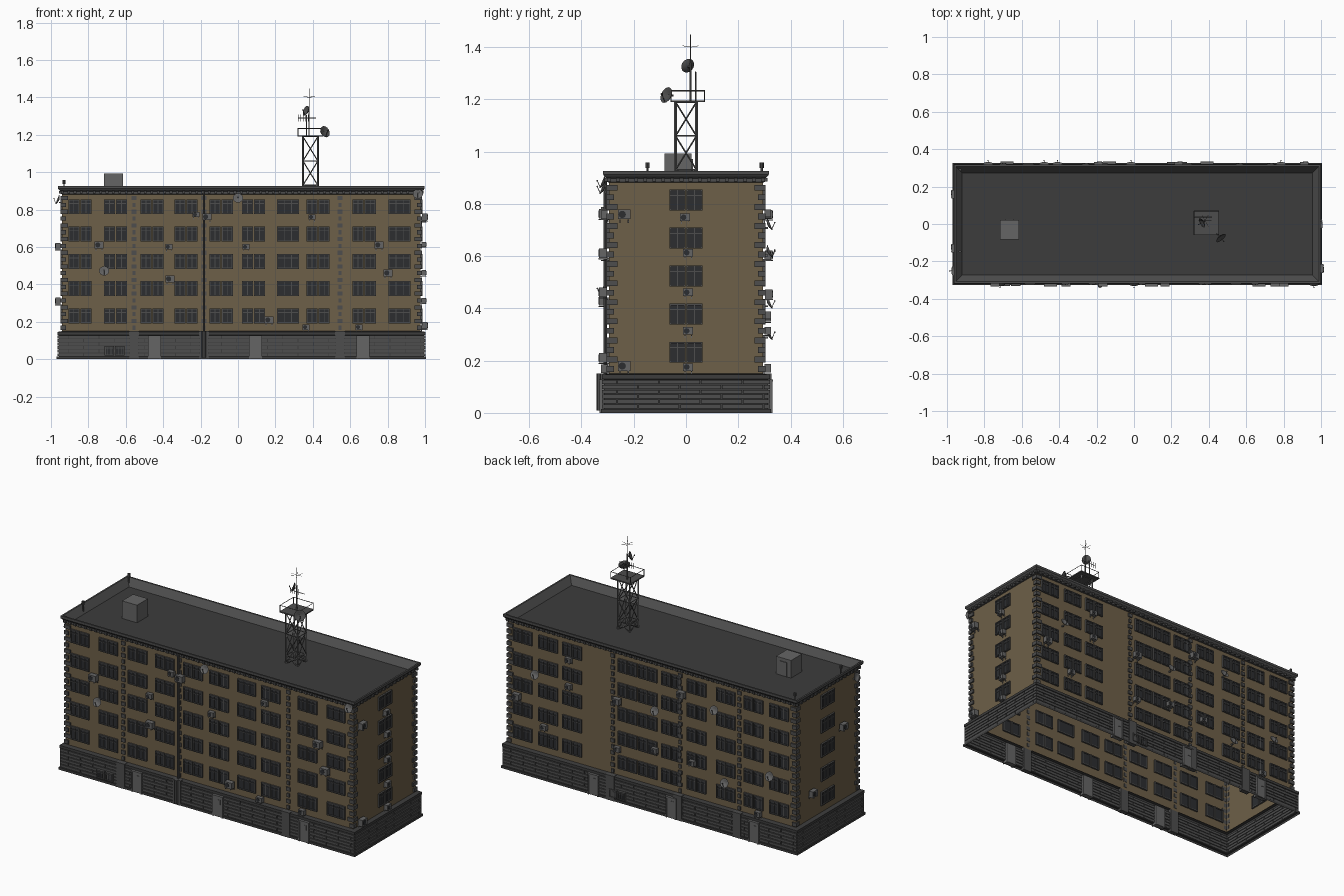
import bpy, bmesh, math
from mathutils import Matrix, Vector

if "Cube" in bpy.data.objects:
    bpy.data.objects.remove(bpy.data.objects["Cube"])

CX, HX, HY = 0.018, 0.958, 0.295      # building centre and wall half sizes


def material(name, r, g, b):
    m = bpy.data.materials.new(name)
    m.diffuse_color = (r, g, b, 1)
    m.use_nodes = True
    m.node_tree.nodes["Principled BSDF"].inputs["Base Color"].default_value = m.diffuse_color
    return m


BROWN = material("brown_brick", .155, .115, .065)
DARK = material("dark_roof", .045, .045, .045)
STONE = material("grey_stone", .075, .075, .075)
METAL = material("grey_metal", .13, .13, .13)
GLASS = material("dark_glass", .025, .027, .03)


class Part:
    """One named object gathered from simple primitives."""
    def __init__(self, name, mat):
        self.name, self.mat, self.bm = name, mat, bmesh.new()

    def box(self, m, loc, size):
        t = m @ Matrix.Translation(loc) @ Matrix.Diagonal((*size, 1))
        bmesh.ops.create_cube(self.bm, size=1, matrix=t)

    def rod(self, a, b, r, seg=6):
        a, b = Vector(a), Vector(b)
        t = Matrix.Translation((a + b) / 2) @ (b - a).to_track_quat('Z', 'Y').to_matrix().to_4x4()
        bmesh.ops.create_cone(self.bm, cap_ends=True, segments=seg, radius1=r, radius2=r,
                              depth=(b - a).length, matrix=t)

    def loft(self, rings, closed_end=False):
        loops = [[self.bm.verts.new(p) for p in ring] for ring in rings]
        n = len(loops[0])
        for a, b in zip(loops, loops[1:]):
            for i in range(n):
                j = (i + 1) % n
                self.bm.faces.new((a[i], a[j], b[j], b[i]))
        if closed_end:
            self.bm.faces.new(loops[-1])

    def dish(self, m, r):
        # shallow bowl opening along local -y, with feed arm
        rings = []
        for f, back in ((.08, .02), (.5, .1), (.85, .28), (1, .42), (.93, .42), (.5, .16), (.08, .08)):
            rings.append([m @ Vector((r * f * math.cos(i * math.pi / 8), -r * back,
                                      r * f * math.sin(i * math.pi / 8))) for i in range(16)])
        self.loft(rings, True)
        tip = m @ Vector((0, -r * 1.1, -r * .1))
        self.rod(m @ Vector((0, -r * .3, -r * .9)), tip, r * .05)
        self.box(m, (0, -r * 1.1, -r * .1), (r * .2, r * .2, r * .2))

    def done(self, smooth=False):
        me = bpy.data.meshes.new(self.name)
        self.bm.to_mesh(me)
        self.bm.free()
        me.materials.append(self.mat)
        ob = bpy.data.objects.new(self.name, me)
        bpy.context.collection.objects.link(ob)
        if smooth:
            bpy.context.view_layer.objects.active = ob
            ob.select_set(True)
            bpy.ops.object.shade_smooth_by_angle(angle=math.radians(35))
            ob.select_set(False)


I = Matrix()
FACES = {"front": (0, HY, HX), "right": (90, HX, HY), "back": (180, HY, HX), "left": (270, HX, HY)}


def wall(face):
    """Frame of a wall: local x along it, local -y outwards, origin on the wall plane."""
    ang, dist, _ = FACES[face]
    return Matrix.Translation((CX, 0, 0)) @ Matrix.Rotation(math.radians(ang), 4, 'Z') @ Matrix.Translation((0, -dist, 0))


def along(face, w):
    return {"front": w - CX, "back": CX - w, "right": w, "left": -w}[face]


def rect_sweep(name, mat, profile, cap=False):
    p = Part(name, mat)
    p.loft([[(CX + sx * (HX + o), sy * (HY + o), z) for sx, sy in ((-1, -1), (1, -1), (1, 1), (-1, 1))]
            for o, z in profile], cap)
    p.done()


# main shell, plinth, cornice with parapet, roof
rect_sweep("brick_walls", BROWN, [(0, .14), (0, .89)])
rect_sweep("plinth", DARK, [(.03, 0), (.03, .014), (.018, .014), (.018, .128), (.026, .13), (.026, .146), (0, .15)])
rect_sweep("cornice", STONE, [(0, .882), (.008, .884), (.008, .898), (.016, .904), (.022, .912),
                              (.022, .926), (.012, .926), (-.023, .884)])
rect_sweep("roof", DARK, [(-.015, .882), (-.022, .886)], True)

# stone courses on the plinth and dentils below the cornice
blocks, dentils = Part("plinth_blocks", STONE), Part("cornice_dentils", STONE)
for face, (_, _, half) in FACES.items():
    m, L = wall(face), half + .025
    n = max(4, round(2 * L / .16))
    step = 2 * L / n
    for row in range(6):
        edges = [-L] + [-L + step * (k + (.35 if row % 2 else .85)) for k in range(n)] + [L]
        for a, b in zip(edges, edges[1:]):
            blocks.box(m, ((a + b) / 2, -.02, .0245 + row * .0188), (b - a - .004, .012, .0148))
    k = round(2 * half / .034)
    for i in range(k + 1):
        dentils.box(m, (-half + 2 * half * i / k, -.01, .893), (.014, .014, .014))
blocks.done()
dentils.done()

# windows
ROWS = [.232 + .1458 * i for i in range(5)]
PAIRS = {"front": [-.845, -.655, -.46, -.278, -.09, .083, .428, .674],
         "back": [.88, .71, .55, .18, .045, -.11, -.28, -.475, -.66, -.83],
         "right": [0], "left": [0]}
WIDE = {"front": [.267, .864]}
frames, glass = Part("window_frames", STONE), Part("window_glass", GLASS)


def window(m, u, z, w, h, panes):
    glass.box(m, (u, .001, z), (w - .004, .01, h - .004))
    for s in (-1, 1):
        frames.box(m, (u + s * (w / 2 - .003), 0, z), (.006, .02, h))
        frames.box(m, (u, 0, z + s * (h / 2 - .003)), (w, .02, .006))
    for i in range(1, panes):
        frames.box(m, (u - w / 2 + w * i / panes, -.002, z), (.004, .012, h))
    frames.box(m, (u, -.002, z + h * .22), (w, .012, .004))


for face in FACES:
    m = wall(face)
    for z in ROWS:
        for w in PAIRS[face]:
            for s in (-.0325, .0325):
                window(m, along(face, w) + s, z, .06, .08, 2)
        for w in WIDE.get(face, []):
            window(m, along(face, w), z, .118, .08, 3)
# basement windows
for face, w in (("front", -.66), ("back", .23)):
    for s in (-.028, .028):
        window(wall(face) @ Matrix.Translation((0, -.026, 0)), along(face, w) + s, .045, .05, .05, 3)
frames.done()
glass.done()

# quoin blocks at corners and pilasters, pilaster feet
quoins = Part("quoin_blocks", STONE)
STRIPS = {"front": [-.556, -.182, .545], "back": [.28, -.17, -.565], "right": [], "left": []}
for face, (_, _, half) in FACES.items():
    m = wall(face)
    for i in range(20):
        z, w = .168 + i * .0365, (.02, .032)[i % 2]
        for s in (-1, 1):
            quoins.box(m, (s * (half - w / 2 + .004), -.004, z), (w + .008, .009, .022))
        for x in STRIPS[face]:
            quoins.box(m, (along(face, x), -.003, z), (w * .8, .01, .022))
    for x in STRIPS[face]:
        quoins.box(m, (along(face, x), -.018, .075), (.055, .028, .15))
quoins.done()

# downpipe
pipe = Part("downpipe", STONE)
pipe.rod((-.182, -HY - .014, .15), (-.182, -HY - .014, .9), .006, 8)
pipe.rod((-.182, -HY - .035, .01), (-.182, -HY - .035, .15), .012, 8)
pipe.done(True)

# entrance doors
doors = Part("entrance_doors", METAL)
for face, xs in (("front", (-.447, .094, .668)), ("back", (.39, -.13, -.68))):
    m = wall(face)
    for x in xs:
        u = along(face, x)
        doors.box(m, (u, -.017, .062), (.056, .03, .118))
        for s in (-1, 1):
            doors.box(m, (u + s * .031, -.019, .063), (.008, .034, .126))
        doors.box(m, (u, -.02, .124), (.07, .036, .008))
        doors.box(m, (u + .008, -.033, .09), (.018, .003, .03))
doors.done()

# air conditioners: (position along wall, height, size)
AC = {"front": [(-.743, .607, 1.15), (-.225, .77, .9), (-.166, .757, 1.15), (-.37, .597, .9), (-.364, .425, 1.15),
                (.043, .597, .9), (.396, .757, .9), (.754, .607, 1.15), (.802, .457, 1.15), (.166, .206, 1.15),
                (.364, .168, .9), (.647, .168, .9)],
      "back": [(.91, .45, 1.1), (.565, .76, .9), (.565, .6, .9), (.73, .31, .9), (.24, .6, 1.1), (.24, .31, .9),
               (-.19, .755, 1.1), (-.01, .37, .9), (-.26, .36, .9), (-.7, .17, .9)],
      "right": [(-.237, .755, 1.15), (-.237, .175, 1.15), (-.004, .745, .9), (.008, .61, .9), (.008, .458, .9),
                (.008, .31, .9), (.008, .172, .9)],
      "left": [(-.13, .6, 1.1), (.16, .307, 1.1)]}
units, fans = Part("air_conditioners", METAL), Part("air_conditioner_fans", GLASS)
for face, items in AC.items():
    for w, z, s in items:
        m = wall(face) @ Matrix.Translation((along(face, w), 0, z)) @ Matrix.Scale(s, 4)
        units.box(m, (0, -.02, .004), (.042, .026, .032))
        for k in (-.014, .014):
            units.box(m, (k, -.017, -.015), (.004, .034, .004))
            units.box(m, (k, -.004, -.019), (.004, .004, .012))
        c = m @ Vector((-.006, -.032, .004))
        fans.rod(c, m @ Vector((-.006, -.0345, .004)), .012 * s, 12)
units.done()
fans.done()

# satellite dishes on the walls
DISHES = {"front": [(-.716, .468), (0, .858), (.962, .88)], "left": [(-.25, .85)],
          "back": [(.785, .615), (-.015, .61), (-.41, .72), (-.48, .30), (-.78, .42)], "right": []}
dishes = Part("wall_dishes", METAL)
for face, items in DISHES.items():
    for w, z in items:
        m = wall(face) @ Matrix.Translation((along(face, w), -.016, z))
        dishes.box(m, (0, .008, -.012), (.007, .02, .007))
        dishes.dish(m @ Matrix.Rotation(math.radians(-22), 4, 'X'), .027)
dishes.done(True)

# roof hut with door, small roof vents
hut = Part("roof_hut", METAL)
hut.box(I, (-.666, -.03, .938), (.1, .104, .108))
hut.box(I, (-.666, .023, .93), (.045, .006, .085))
hut.done()
vents = Part("roof_vents", STONE)
for y in (-.147, .29):
    vents.rod((-.93, y, .89), (-.93, y, .942), .004, 6)
    vents.rod((-.93, y, .938), (-.93, y, .958), .008, 8)
vents.done()

# lattice tower with platform and rail
TX, TY, T = .387, 0, .04
tower = Part("lattice_tower", METAL)
corners = [(TX + a * T, TY + b * T) for a, b in ((-1, -1), (1, -1), (1, 1), (-1, 1))]
LEVELS = (.885, .93, 1.06, 1.19)
for i, p in enumerate(corners):
    q = corners[(i + 1) % 4]
    tower.rod((*p, .885), (*p, 1.19), .005, 4)
    for a, b in zip(LEVELS, LEVELS[1:]):
        tower.rod((*p, b), (*q, b), .003, 4)
        tower.rod((*p, a), (*q, b), .003, 4)
        tower.rod((*q, a), (*p, b), .003, 4)
tower.done()
deck = Part("tower_platform", STONE)
deck.box(I, (TX, .006, 1.193), (.135, .13, .007))
rail = [(TX + a * .066, .006 + b * .064) for a, b in ((-1, -1), (1, -1), (1, 1), (-1, 1))]
for i, p in enumerate(rail):
    q = rail[(i + 1) % 4]
    deck.rod((*p, 1.19), (*p, 1.235), .002, 4)
    deck.rod((*p, 1.233), (*q, 1.233), .002, 4)
deck.done()

# masts, radial whips and comb antenna
mast = Part("antenna_masts", METAL)
mast.rod((.38, .018, 1.19), (.38, .018, 1.34), .004)
mast.rod((.38, .018, 1.33), (.38, .018, 1.448), .002)
for i in range(6):
    a = i * math.pi / 3
    mast.rod((.38, .018, 1.4), (.38 + .035 * math.cos(a), .018 + .035 * math.sin(a), 1.405), .001, 4)
mast.rod((.365, .038, 1.19), (.365, .038, 1.305), .003)
mast.rod((.32, .038, 1.29), (.418, .038, 1.29), .002, 4)
for i in range(5):
    x = .323 + i * .013
    mast.rod((x, .038, 1.272), (x, .038, 1.308), .0012, 4)
mast.rod((.44, -.05, 1.215), (.46, -.068, 1.215), .004)
mast.rod((.38, .018, 1.325), (.372, .008, 1.325), .004)
mast.done()
tower_dishes = Part("tower_dishes", STONE)
for loc, yaw, r in (((.457, -.066, 1.212), 40, .032), ((.372, .012, 1.325), -60, .028)):
    tower_dishes.dish(Matrix.Translation(loc) @ Matrix.Rotation(math.radians(yaw), 4, 'Z')
                      @ Matrix.Rotation(math.radians(-20), 4, 'X'), r)
tower_dishes.done(True)
